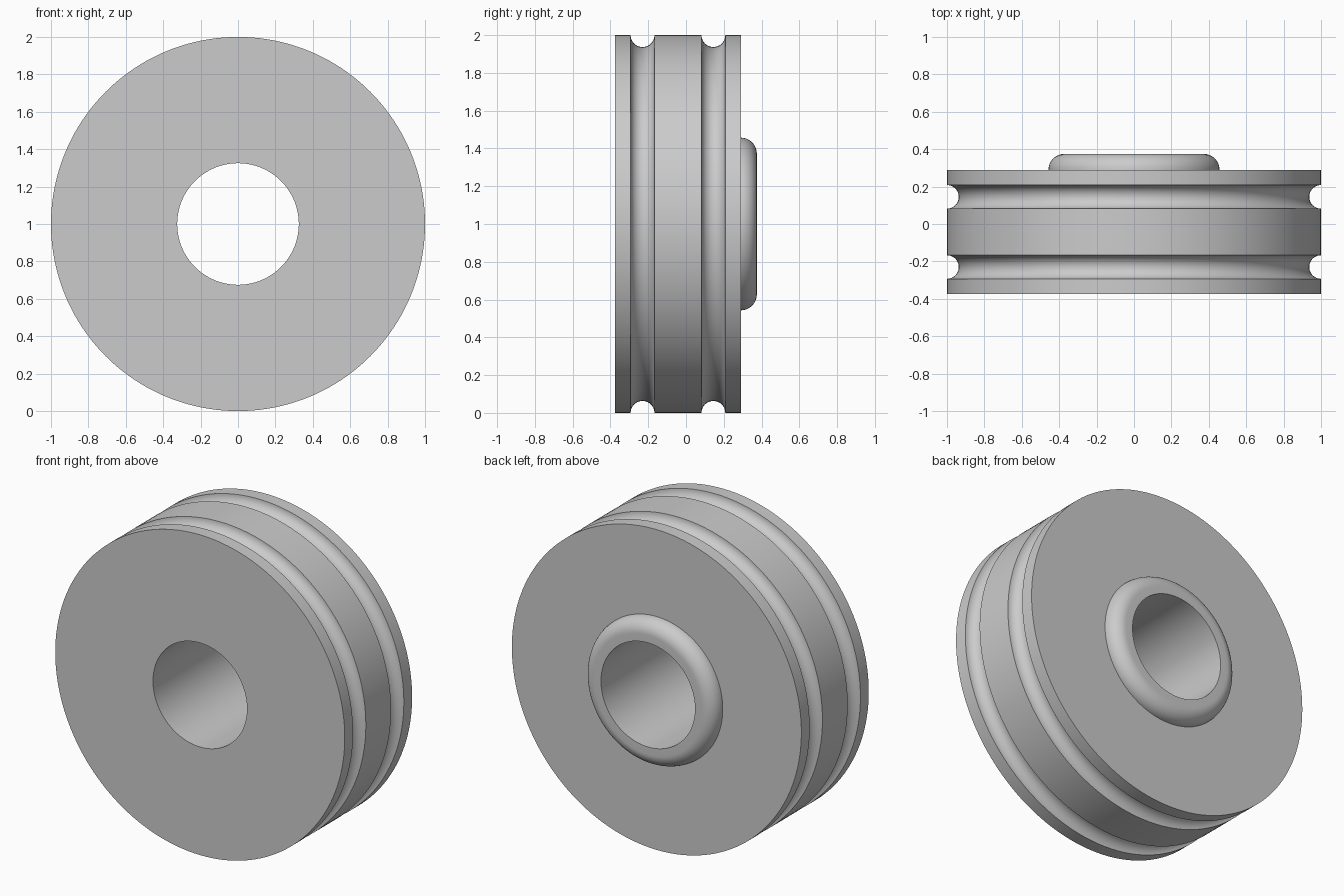
import bpy
import bmesh
from math import sin, cos, pi, radians
from mathutils import Matrix, Vector

cube = bpy.data.objects.get("Cube")
if cube:
    bpy.data.objects.remove(cube, do_unlink=True)

RIM, BORE, COLLAR = 1.0, 0.325, 0.457
FRONT, FACE, BACK = -0.375, 0.29, 0.375
GROOVE = 0.063
GROOVE_CENTRES = (-0.23, 0.145)
SEGMENTS = 160

grey = bpy.data.materials.new("light_grey")
grey.use_nodes = True
grey.diffuse_color = (0.6, 0.6, 0.6, 1)
grey.node_tree.nodes["Principled BSDF"].inputs["Base Color"].default_value = (0.6, 0.6, 0.6, 1)


def arc(r, y, radius, start, end, steps):
    """Points (radius from axis, y) along a circular arc."""
    angles = [start + (end - start) * i / steps for i in range(steps + 1)]
    return [(r + radius * cos(a), y + radius * sin(a)) for a in angles]


# Cross-section: front face, grooved rim, back face, rounded collar, bore
profile = [(BORE, FRONT), (RIM, FRONT)]
for centre in GROOVE_CENTRES:
    profile += arc(RIM, centre, GROOVE, -pi / 2, -3 * pi / 2, 20)
profile.append((RIM, FACE))
fillet = BACK - FACE
profile += arc(COLLAR - fillet, FACE, fillet, 0, pi / 2, 12)
profile.append((BORE, BACK))

# Revolve the closed section around the axle
bm = bmesh.new()
rings = []
for s in range(SEGMENTS):
    turn = Matrix.Rotation(2 * pi * s / SEGMENTS, 3, 'Y')
    rings.append([bm.verts.new(turn @ Vector((r, y, 0)) + Vector((0, 0, RIM))) for r, y in profile])
for s in range(SEGMENTS):
    a, b = rings[s - 1], rings[s]
    for i in range(len(profile)):
        bm.faces.new((a[i - 1], a[i], b[i], b[i - 1]))
bmesh.ops.recalc_face_normals(bm, faces=bm.faces)

mesh = bpy.data.meshes.new("grooved_wheel")
bm.to_mesh(mesh)
bm.free()
mesh.materials.append(grey)
wheel = bpy.data.objects.new("grooved_wheel", mesh)
bpy.context.collection.objects.link(wheel)

bpy.ops.object.select_all(action='DESELECT')
wheel.select_set(True)
bpy.context.view_layer.objects.active = wheel
bpy.ops.object.shade_smooth_by_angle(angle=radians(30))
